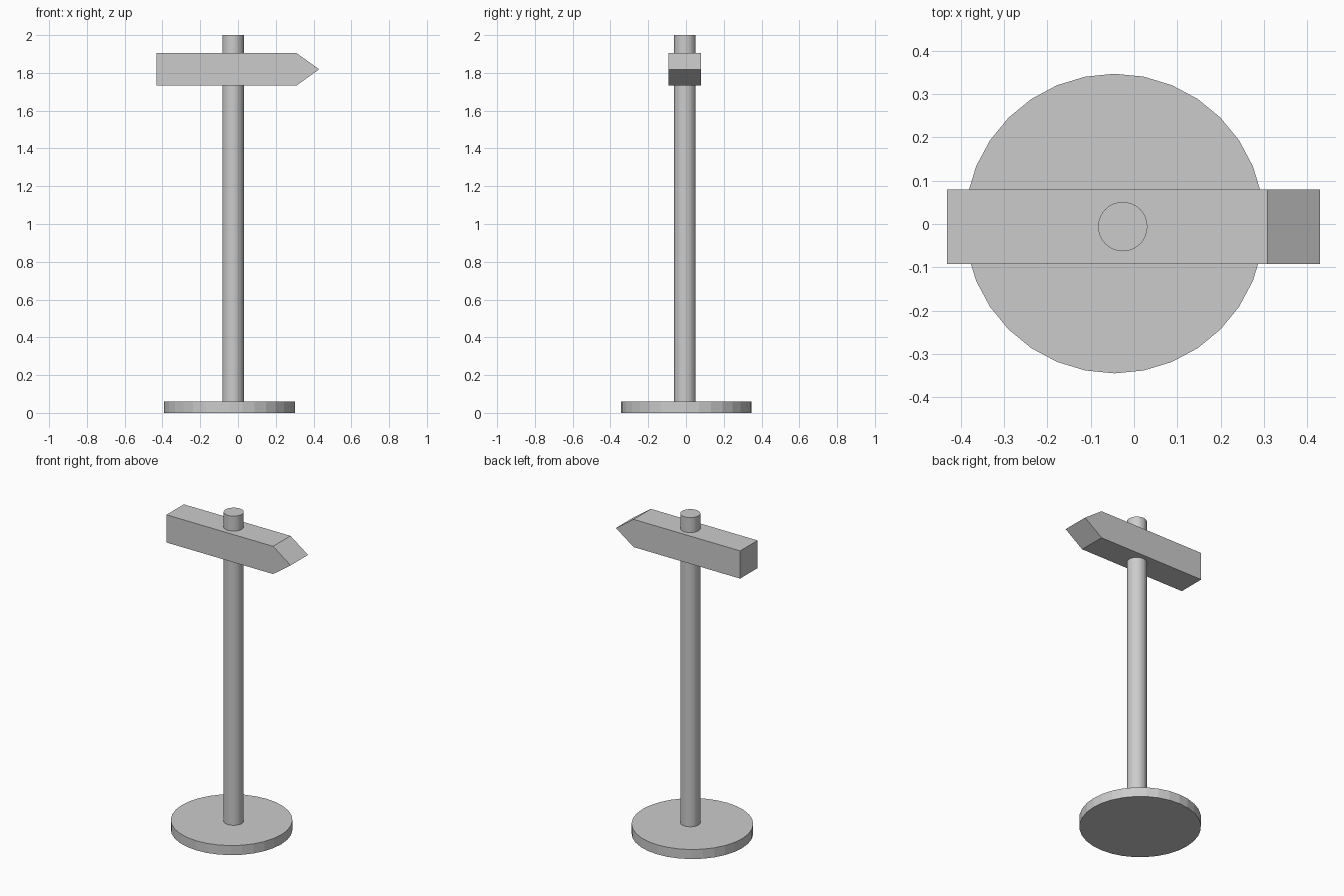
import bpy
import bmesh
from mathutils import Vector

if "Cube" in bpy.data.objects:
    bpy.data.objects.remove(bpy.data.objects["Cube"])


def cylinder(name, x, y, radius, z0, z1, sides=32):
    bpy.ops.mesh.primitive_cylinder_add(
        vertices=sides, radius=radius, depth=z1 - z0,
        location=(x, y, (z0 + z1) / 2))
    obj = bpy.context.object
    obj.name = name
    return obj


def extruded_profile(name, profile, y0, y1):
    """Extrude an (x, z) outline along y."""
    bm = bmesh.new()
    face = bm.faces.new([bm.verts.new((x, y0, z)) for x, z in profile])
    ext = bmesh.ops.extrude_face_region(bm, geom=[face])
    moved = [v for v in ext["geom"] if isinstance(v, bmesh.types.BMVert)]
    bmesh.ops.translate(bm, verts=moved, vec=Vector((0, y1 - y0, 0)))
    bmesh.ops.recalc_face_normals(bm, faces=bm.faces)
    mesh = bpy.data.meshes.new(name)
    bm.to_mesh(mesh)
    bm.free()
    obj = bpy.data.objects.new(name, mesh)
    bpy.context.collection.objects.link(obj)
    return obj


# Round foot and upright post
cylinder("base", -0.045, 0.001, 0.346, 0.0, 0.06)
cylinder("post", -0.026, -0.006, 0.057, 0.06, 2.0)

# Arrow board pointing to +x
arrow = [(-0.432, 1.732), (0.308, 1.732), (0.43, 1.819),
         (0.308, 1.906), (-0.432, 1.906)]
extruded_profile("arrow_sign", arrow, -0.092, 0.08)
